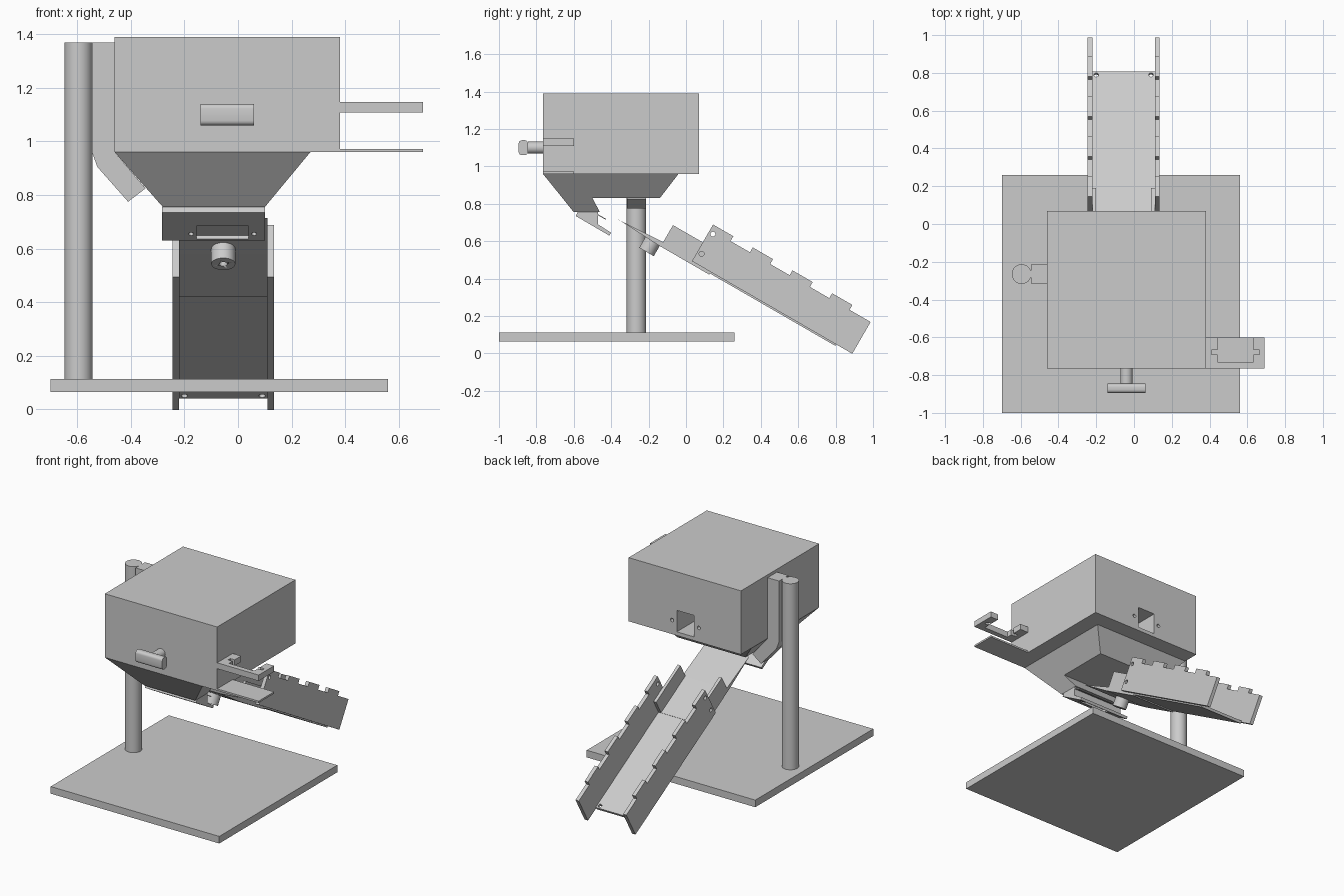
import bpy, bmesh
from math import radians
from mathutils import Matrix, Vector

old = bpy.data.objects.get("Cube")
if old:
    bpy.data.objects.remove(old, do_unlink=True)

grey = bpy.data.materials.new("plain grey")
grey.use_nodes = True
grey.diffuse_color = (0.6, 0.6, 0.6, 1)
grey.node_tree.nodes["Principled BSDF"].inputs["Base Color"].default_value = (0.6, 0.6, 0.6, 1)

# Frame of the sloping chute: local y runs down the slope, local z is normal to it
SLOPE = Matrix.Translation((0, -0.36, 0.715)) @ Matrix.Rotation(radians(-30), 4, 'X')
FLAT = Matrix.Identity(4)
MID = -0.055  # chute centre line


def finish(name, bm, frame):
    bmesh.ops.recalc_face_normals(bm, faces=bm.faces)
    mesh = bpy.data.meshes.new(name)
    bm.to_mesh(mesh)
    bm.free()
    mesh.transform(frame)
    mesh.materials.append(grey)
    ob = bpy.data.objects.new(name, mesh)
    bpy.context.collection.objects.link(ob)
    return ob


def prism(name, pts, axis, lo, hi, frame=FLAT):
    """Extrude a 2D outline along an axis."""
    place = {'x': lambda a, b, c: (c, a, b),
             'y': lambda a, b, c: (a, c, b),
             'z': lambda a, b, c: (a, b, c)}[axis]
    bm = bmesh.new()
    face = bm.faces.new([bm.verts.new(place(a, b, lo)) for a, b in pts])
    new = bmesh.ops.extrude_face_region(bm, geom=[face])["geom"]
    shift = Vector(place(0, 0, hi - lo))
    bmesh.ops.translate(bm, vec=shift, verts=[v for v in new if isinstance(v, bmesh.types.BMVert)])
    return finish(name, bm, frame)


def rect(x0, x1, y0, y1):
    return [(x0, y0), (x1, y0), (x1, y1), (x0, y1)]


def box(name, x, y, z, frame=FLAT):
    return prism(name, rect(*x, *y), 'z', *z, frame)


def frustum(name, top, z_top, bottom, z_bottom):
    bm = bmesh.new()
    a = [bm.verts.new((*p, z_top)) for p in rect(*top)]
    b = [bm.verts.new((*p, z_bottom)) for p in rect(*bottom)]
    bm.faces.new(a)
    bm.faces.new(b)
    for i in range(4):
        j = (i + 1) % 4
        bm.faces.new((a[i], a[j], b[j], b[i]))
    return finish(name, bm, FLAT)


def cylinder(name, centre, radius, length, axis='z', frame=FLAT):
    turn = {'x': Matrix.Rotation(radians(90), 4, 'Y'),
            'y': Matrix.Rotation(radians(90), 4, 'X'), 'z': FLAT}[axis]
    bm = bmesh.new()
    bmesh.ops.create_cone(bm, cap_ends=True, segments=32, radius1=radius, radius2=radius, depth=length)
    ob = finish(name, bm, frame @ Matrix.Translation(centre) @ turn)
    smooth(ob)
    return ob


def activate(ob):
    bpy.ops.object.select_all(action='DESELECT')
    ob.select_set(True)
    bpy.context.view_layer.objects.active = ob


def smooth(ob):
    activate(ob)
    bpy.ops.object.shade_smooth_by_angle(angle=radians(30))


def cut(ob, *cutters):
    for c in cutters:
        c.hide_render = True
        mod = ob.modifiers.new("cut", 'BOOLEAN')
        mod.operation, mod.solver, mod.object = 'DIFFERENCE', 'EXACT', c
        activate(ob)
        bpy.ops.object.modifier_apply(modifier=mod.name)
        bpy.data.objects.remove(c, do_unlink=True)


# Stand: base, post and arm that holds the hopper
box("base_plate", (-0.70, 0.56), (-1, 0.26), (0.065, 0.113))
cylinder("post", (-0.595, -0.265, 0.74), 0.052, 1.26)
prism("support_arm", [(-0.545, 1.37), (-0.46, 1.37), (-0.46, 0.96), (-0.345, 0.825),
                      (-0.41, 0.775), (-0.525, 0.905), (-0.545, 0.96)], 'y', -0.315, -0.215)

# Main housing with a socket opening and two screw holes at the back
housing = box("housing", (-0.46, 0.38), (-0.765, 0.07), (0.96, 1.39))
cut(housing, box("socket_cutter", (-0.11, 0.02), (-0.25, 0.1), (0.985, 1.13)),
    *[cylinder("screw_cutter", (x, 0.07, 1.055), 0.012, 0.08, 'y') for x in (-0.145, 0.055)])

# Hopper with its outlet at the front
frustum("hopper", (-0.46, 0.27, -0.765, -0.04), 0.96, (-0.346, 0.162, -0.66, -0.14), 0.83)
frustum("hopper_outlet", (-0.346, 0.162, -0.66, -0.50), 0.83, (-0.28, 0.10, -0.60, -0.46), 0.755)

# Outlet plate with a window and screw holes, and the thin gate above it
outlet = prism("outlet_plate", [(-0.59, 0.735), (-0.58, 0.755), (-0.47, 0.755), (-0.47, 0.69),
                                (-0.40, 0.645), (-0.41, 0.63)], 'x', -0.283, 0.10)
cut(outlet, box("window_cutter", (-0.155, 0.04), (-0.11, -0.012), (-0.12, -0.083), SLOPE),
    *[cylinder("hole_cutter", (x, -0.05, -0.1), 0.01, 0.03, 'z', SLOPE) for x in (-0.175, 0.06)])
box("gate", (-0.21, 0.10), (-0.22, -0.06), (-0.035, -0.03), SLOPE)

# Front knob
cylinder("knob_neck", (-0.04, -0.80, 1.10), 0.032, 0.09, 'y')
knob = box("knob_bar", (-0.14, 0.06), (-0.895, -0.845), (1.06, 1.14))
bevel = knob.modifiers.new("bevel", 'BEVEL')
bevel.width, bevel.segments = 0.018, 4
bevel.limit_method = 'WEIGHT'
weights = knob.data.attributes.new("bevel_weight_edge", 'FLOAT', 'EDGE')
for e in knob.data.edges:
    p, q = (knob.data.vertices[i].co for i in e.vertices)
    weights.data[e.index].value = float(abs(p.x - q.x) > 0.1)
activate(knob)
bpy.ops.object.modifier_apply(modifier="bevel")
smooth(knob)

# Side bracket: a fork over a thin shelf
box("bracket_shelf", (0.38, 0.69), (-0.765, -0.60), (0.96, 0.972))
fork = box("bracket_fork", (0.38, 0.69), (-0.765, -0.60), (1.108, 1.148))
cut(fork, box("fork_cutter", (0.443, 0.632), (-0.73, -0.5), (1, 1.3)),
    box("slot_cutter", (0.41, 0.665), (-0.692, -0.668), (1, 1.3)))

# Upper chute: tapered tip, floor and short walls
prism("upper_chute_floor", [(0, 0), (0.27, 0.015), (0.566, 0.015), (0.566, -0.012), (0.25, -0.012)],
      'x', MID - 0.165, MID + 0.165, SLOPE)

# Lower chute floor with two holes at its end
floor = box("lower_chute_floor", (MID - 0.165, MID + 0.165), (0.45, 1.34), (-0.005, 0.013), SLOPE)
cut(floor, *[cylinder("hole_cutter", (MID + s * 0.145, 1.32, 0), 0.012, 0.1, 'z', SLOPE)
             for s in (-1, 1)])

# Tabbed outline of the long wall
low, base, tab, start, end = 0.004, 0.20, 0.23, 0.45, 1.44
outline = [(end, low), (start, low)]
for i in range(4):
    u = start + i * 0.245
    outline += [(u, base), (u, tab), (u + 0.125, tab), (u + 0.125, base)]
outline.append((end, base))
outline.remove((start, base))

for side, s in (("right", -1), ("left", 1)):
    inner, outer = sorted((MID + s * 0.145, MID + s * 0.165))
    box(side + "_short_wall", (inner, outer), (0.266, 0.566), (0, 0.12), SLOPE)
    lo, hi = sorted((MID + s * 0.165, MID + s * 0.19))
    wall = prism(side + "_long_wall", outline, 'x', lo, hi, SLOPE)
    cut(wall, *[cylinder("hole_cutter", (MID + s * 0.18, 0.475, v), 0.013, 0.1, 'x', SLOPE)
                for v in (0.064, 0.185)])

# Vibration motor under the chute
motor = cylinder("motor", (MID, 0.215, -0.035), 0.045, 0.08, 'z', SLOPE)
cut(motor, cylinder("shaft_cutter", (MID, 0.215, -0.075), 0.015, 0.06, 'z', SLOPE))
